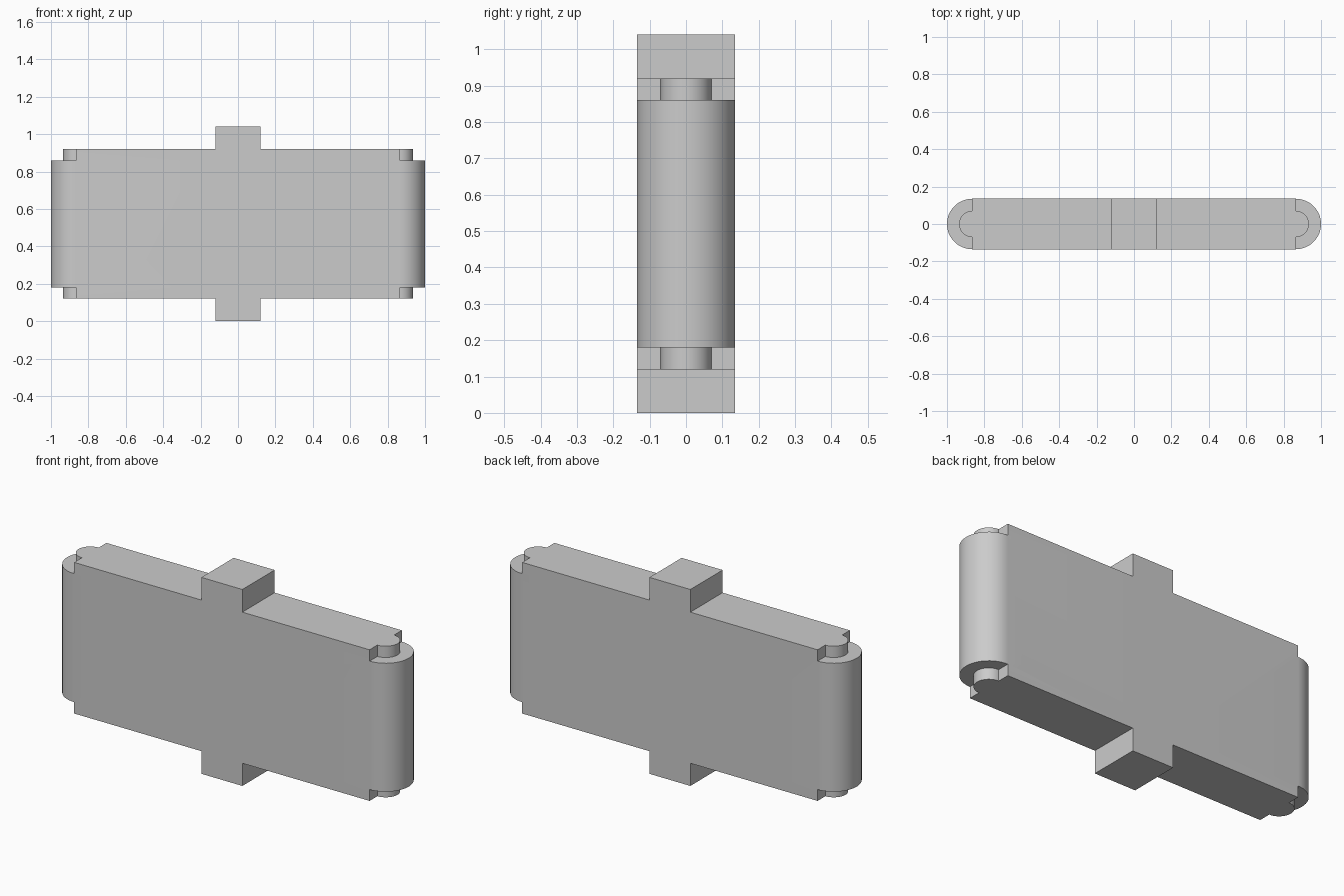
import bpy, bmesh, math

if "Cube" in bpy.data.objects:
    bpy.data.objects.remove(bpy.data.objects["Cube"])

HALF_Y = 0.135      # half thickness
END_X = 0.865       # where the rounded ends begin
PIN_R = 0.07        # radius of the end pins


def prism(name, outline, z0, z1):
    """Extrude a counter-clockwise xy outline from z0 to z1."""
    bm = bmesh.new()
    face = bm.faces.new([bm.verts.new((x, y, z0)) for x, y in outline])
    ext = bmesh.ops.extrude_face_region(bm, geom=[face], use_keep_orig=True)
    top = [g for g in ext["geom"] if isinstance(g, bmesh.types.BMVert)]
    bmesh.ops.translate(bm, vec=(0, 0, z1 - z0), verts=top)
    bmesh.ops.recalc_face_normals(bm, faces=bm.faces)
    mesh = bpy.data.meshes.new(name)
    bm.to_mesh(mesh)
    bm.free()
    obj = bpy.data.objects.new(name, mesh)
    bpy.context.collection.objects.link(obj)
    return obj


def arc(r, n=24):
    """Half circle bulging to +x at the right end."""
    return [(END_X + r * math.cos(a), r * math.sin(a))
            for a in (math.pi * (i / n - 0.5) for i in range(n + 1))]


def both_ends(right):
    """Repeat the right end outline, turned half round, on the left."""
    return right + [(-x, -y) for x, y in right]


# Central upright block
hub = prism("hinge_body", [(-0.12, -HALF_Y), (0.12, -HALF_Y),
                           (0.12, HALF_Y), (-0.12, HALF_Y)], 0.0, 1.04)
# Panel with a half-round pin at each end
panel = prism("panel", both_ends([(END_X, -HALF_Y)] + arc(PIN_R)
                                 + [(END_X, HALF_Y)]), 0.12, 0.92)
# Rounded end barrels, running through the panel
barrels = prism("end_barrels", both_ends(arc(HALF_Y)), 0.18, 0.86)

# Join the parts into one clean skin
bpy.context.view_layer.objects.active = hub
hub.select_set(True)
for part in (panel, barrels):
    mod = hub.modifiers.new("join", "BOOLEAN")
    mod.operation, mod.solver, mod.object = "UNION", "EXACT", part
    bpy.ops.object.modifier_apply(modifier=mod.name)
    bpy.data.objects.remove(part)

bpy.ops.object.shade_smooth_by_angle(angle=math.radians(35))
